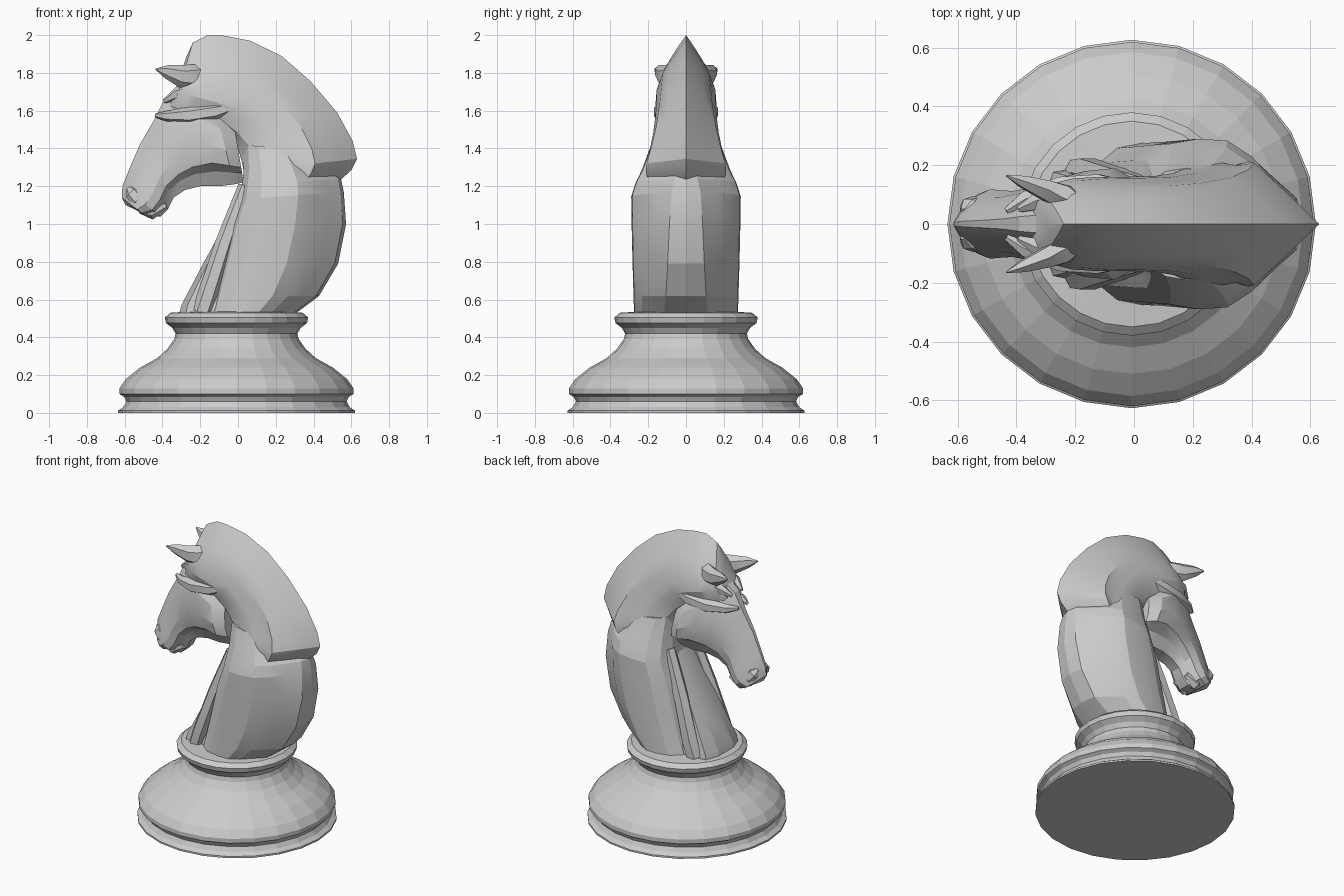
import bpy, bmesh, math
from mathutils import Vector

if "Cube" in bpy.data.objects:
    bpy.data.objects.remove(bpy.data.objects["Cube"], do_unlink=True)

stone = bpy.data.materials.new("plain grey")
stone.use_nodes = True
GREY = (0.6, 0.6, 0.6, 1)
stone.diffuse_color = GREY
stone.node_tree.nodes["Principled BSDF"].inputs["Base Color"].default_value = GREY


def skin_rings(name, rings, smooth=None):
    """Join equal rings of points into a closed, capped skin."""
    bm = bmesh.new()
    loops = [[bm.verts.new(point) for point in ring] for ring in rings]
    count = len(loops[0])
    for lower, upper in zip(loops, loops[1:]):
        for i in range(count):
            j = (i + 1) % count
            bm.faces.new((lower[i], lower[j], upper[j], upper[i]))
    bm.faces.new(loops[0])
    bm.faces.new(loops[-1])
    bmesh.ops.remove_doubles(bm, verts=bm.verts, dist=0.0005)
    bmesh.ops.recalc_face_normals(bm, faces=bm.faces)
    mesh = bpy.data.meshes.new(name)
    bm.to_mesh(mesh)
    bm.free()
    mesh.materials.append(stone)
    obj = bpy.data.objects.new(name, mesh)
    bpy.context.collection.objects.link(obj)
    if smooth:
        bpy.ops.object.select_all(action="DESELECT")
        obj.select_set(True)
        bpy.context.view_layer.objects.active = obj
        bpy.ops.object.shade_smooth_by_angle(angle=math.radians(smooth))


def symmetric_loft(name, stations, section, smooth=None):
    """Station: inner x, inner z, outer x, outer z, half width.
    Section: (fraction from inner to outer, fraction of half width at the
    first station, the same at the last station)."""
    rings = []
    for i, (ax, az, bx, bz, width) in enumerate(stations):
        blend = i / (len(stations) - 1)
        half = [(ax + (bx - ax) * t,
                 width * (first + (last - first) * blend),
                 az + (bz - az) * t) for t, first, last in section]
        mirrored = [(x, -y, z) for x, y, z in reversed(half)]
        rings.append(half + mirrored)
    skin_rings(name, rings, smooth)


def paired_ridge(name, path, sides=6, flat=1.0, smooth=None):
    """Tapered strip along (x, y, z, radius), made on both sides."""
    points = [Vector(p[:3]) for p in path]
    for label, sign in (("left", 1), ("right", -1)):
        rings = []
        for i, point in enumerate(points):
            along = points[min(i + 1, len(points) - 1)] - points[max(i - 1, 0)]
            across = along.cross(Vector((0, 1, 0))).normalized()
            out = across.cross(along).normalized()
            ring = []
            for k in range(sides):
                angle = math.tau * k / sides
                p = point + path[i][3] * (across * math.cos(angle)
                                          + out * math.sin(angle) * flat)
                ring.append((p.x, p.y * sign, p.z))
            rings.append(ring)
        skin_rings(label + "_" + name, rings, smooth)


# Turned base
SIDES = 24
CENTRE = -.008
profile = [(.627, 0), (.627, .012), (.6, .03), (.583, .06), (.595, .085),
           (.62, .1), (.62, .13), (.585, .18), (.51, .24), (.42, .29),
           (.365, .34), (.33, .39), (.322, .42), (.34, .45), (.373, .475),
           (.38, .505), (.35, .53), (.2, .54)]
skin_rings("turned_base", [
    [(CENTRE + r * math.sin(math.tau * k / SIDES),
      r * math.cos(math.tau * k / SIDES), z) for k in range(SIDES)]
    for r, z in profile])

# Lower neck, running up inside the mane
symmetric_loft("lower_neck", [
    (-.15, .53, .31, .53, .275),
    (-.13, .62, .43, .62, .278),
    (-.09, .79, .53, .79, .283),
    (-.04, 1, .572, 1, .288),
    (.01, 1.13, .56, 1.17, .29),
    (.02, 1.2, .545, 1.24, .268),
    (.03, 1.28, .5, 1.29, .235),
    (.03, 1.42, .42, 1.38, .19),
], [(0, .45, .45), (.06, .75, .75), (.2, .94, .94), (.38, 1, 1),
    (.56, .99, .97), (.71, .85, .75), (.85, .62, .42), (.97, .42, .15),
    (1, 0, 0)], 15)

# Chest column and its side folds
symmetric_loft("chest_column", [
    (-.31, .53, -.08, .53, .2),
    (-.3, .57, -.08, .57, .2),
    (-.19, .78, -.03, .78, .17),
    (-.07, 1, .04, 1, .135),
    (.02, 1.17, .1, 1.17, .11),
], [(0, .4, .4), (.15, .88, .85), (.45, .95, .85), (1, 1, 1)], 15)
paired_ridge("chest_fold", [
    (-.19, .17, .53, .055), (-.16, .175, .62, .055),
    (-.07, .15, .9, .05), (.04, .125, 1.2, .04)], smooth=25)

# Arched neck with sharp mane crest
symmetric_loft("arched_mane", [
    (.05, 1.22, .545, 1.235, .205),
    (.03, 1.25, .6, 1.285, .228),
    (.03, 1.28, .63, 1.345, .232),
    (.02, 1.33, .607, 1.44, .215),
    (0, 1.4, .525, 1.59, .19),
    (-.05, 1.46, .385, 1.755, .175),
    (-.11, 1.5, .23, 1.89, .17),
    (-.19, 1.52, .065, 1.97, .168),
    (-.26, 1.54, -.08, 1.998, .16),
    (-.3, 1.56, -.16, 2, .145),
    (-.35, 1.58, -.24, 1.96, .115),
    (-.37, 1.6, -.275, 1.88, .08),
], [(0, .35, .35), (.1, .7, .78), (.28, .88, 1), (.42, .9, .94),
    (.54, .88, .76), (.63, .97, .58), (.75, .66, .42), (.88, .32, .22),
    (1, 0, 0)], 25)

# Head from cheek to muzzle
symmetric_loft("head", [
    (.03, 1.22, -.03, 1.58, .15),
    (-.02, 1.21, -.13, 1.66, .19),
    (-.1, 1.2, -.27, 1.76, .18),
    (-.2, 1.2, -.39, 1.66, .15),
    (-.28, 1.18, -.445, 1.55, .125),
    (-.34, 1.14, -.52, 1.42, .112),
    (-.37, 1.08, -.58, 1.28, .115),
    (-.41, 1.04, -.612, 1.2, .118),
    (-.48, 1.035, -.615, 1.14, .1),
    (-.53, 1.07, -.595, 1.1, .05),
], [(0, .3, .35), (.14, .5, .65), (.22, .92, .9), (.4, 1, 1),
    (.65, .9, .75), (.85, .66, .36), (1, .25, 0)], 22)

# Brows, eyelids, nostrils and lower lip
paired_ridge("brow", [
    (-.435, .045, 1.575, .012), (-.37, .085, 1.57, .03),
    (-.25, .12, 1.575, .047), (-.12, .13, 1.595, .045),
    (.01, .12, 1.63, .02)], smooth=50)
paired_ridge("eyelid", [
    (-.39, .05, 1.65, .012), (-.32, .08, 1.69, .035),
    (-.2, .11, 1.72, .035), (-.08, .11, 1.74, .01)], smooth=50)
paired_ridge("nostril", [
    (-.58, .045, 1.19, .015), (-.56, .065, 1.165, .04),
    (-.53, .075, 1.13, .04), (-.5, .075, 1.1, .015)], flat=.6)
paired_ridge("lip", [
    (-.52, .03, 1.07, .015), (-.46, .045, 1.065, .042),
    (-.38, .05, 1.1, .02)], smooth=40)

# Ears, pointing forward and outward
paired_ridge("ear", [
    (-.16, .06, 1.81, .03), (-.23, .09, 1.775, .072),
    (-.3, .115, 1.783, .06), (-.38, .145, 1.807, .035),
    (-.435, .165, 1.82, .004)], flat=.65, smooth=40)
